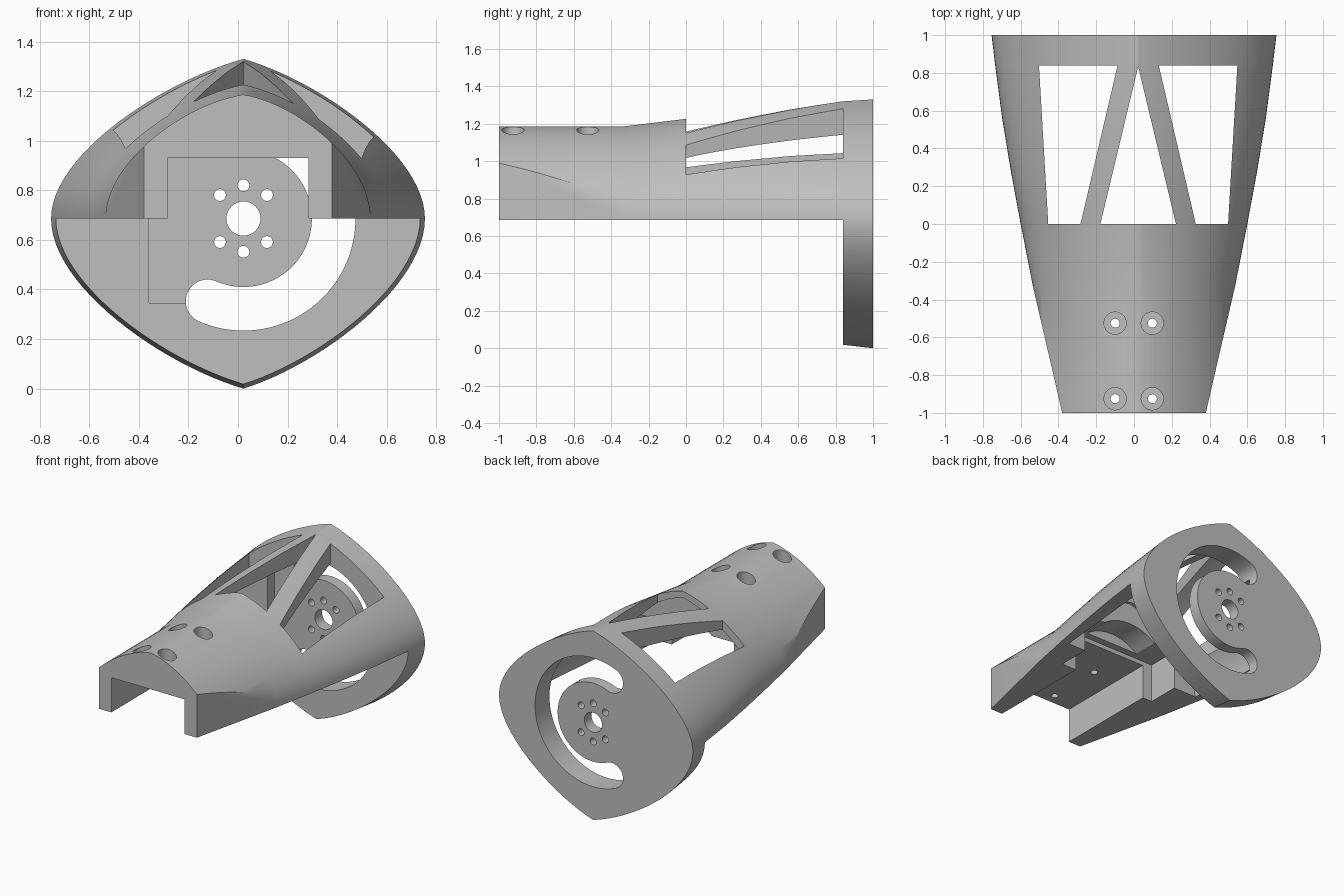
import bpy, bmesh, math
from mathutils import Vector

cube = bpy.data.objects.get("Cube")
if cube:
    bpy.data.objects.remove(cube, do_unlink=True)

MID = 0.686     # height of the split line
CX = 0.022      # ridge and motor axis
STEPS = 24

grey = bpy.data.materials.new("plain grey")
grey.use_nodes = True
colour = (0.52, 0.52, 0.52, 1)
grey.diffuse_color = colour
grey.node_tree.nodes["Principled BSDF"].inputs["Base Color"].default_value = colour


def make_object(name, bm):
    bmesh.ops.recalc_face_normals(bm, faces=bm.faces)
    mesh = bpy.data.meshes.new(name)
    bm.to_mesh(mesh)
    bm.free()
    obj = bpy.data.objects.new(name, mesh)
    bpy.context.scene.collection.objects.link(obj)
    mesh.materials.append(grey)
    return obj


def loft(name, rings):
    """Skin a list of equal closed rings and cap both ends."""
    bm = bmesh.new()
    rows = [[bm.verts.new(p) for p in ring] for ring in rings]
    n = len(rows[0])
    for a, b in zip(rows, rows[1:]):
        for i in range(n):
            j = (i + 1) % n
            bm.faces.new((a[i], a[j], b[j], b[i]))
    bm.faces.new(rows[0])
    bm.faces.new(rows[-1])
    return make_object(name, bm)


def prism(name, points, low, high, axis="Z"):
    if axis == "Z":
        rings = [[(x, y, h) for x, y in points] for h in (low, high)]
    else:
        rings = [[(x, h, z) for x, z in points] for h in (low, high)]
    return loft(name, rings)


def box(name, x0, x1, y0, y1, z0, z1):
    return prism(name, [(x0, y0), (x1, y0), (x1, y1), (x0, y1)], z0, z1)


def circle(cx, cy, r, n=32):
    return [(cx + r * math.cos(2 * math.pi * i / n),
             cy + r * math.sin(2 * math.pi * i / n)) for i in range(n)]


def quarter(side, w, h, full):
    """Curve from the side point to the ridge; full makes it rounder."""
    a, b = Vector((side * w, 0)), Vector((side * w, (0.4 + 0.06 * full) * h))
    c = Vector((CX + 0.42 * (side * w - CX), (0.86 + 0.07 * full) * h))
    d = Vector((CX, h))
    pts = []
    for i in range(STEPS + 1):
        t = i / STEPS
        u = 1 - t
        pts.append(u**3 * a + 3 * u * u * t * b + 3 * u * t * t * c + t**3 * d)
    return pts


def arch(y, w, h, full=0, base=MID):
    pts = quarter(1, w, h, full) + quarter(-1, w, h, full)[-2::-1]
    return [(p.x, y, base + p.y) for p in pts]


def shield(y, w, top, bottom):
    return arch(y, w, top) + arch(y, w, -bottom)[-2:0:-1]


def cut(obj, cutters):
    for cutter in cutters:
        mod = obj.modifiers.new("cut", "BOOLEAN")
        mod.operation = "DIFFERENCE"
        mod.solver = "EXACT"
        mod.object = cutter
        bpy.context.view_layer.update()
        graph = bpy.context.evaluated_depsgraph_get()
        mesh = bpy.data.meshes.new_from_object(obj.evaluated_get(graph))
        obj.modifiers.clear()
        obj.data = mesh
        bpy.data.objects.remove(cutter, do_unlink=True)


# Outer shell: straight nose, then flaring to the rear
sections = [(-1, 0.535, 0.5, 1), (-0.33, 0.535, 0.5, 1), (0, 0.6, 0.54, 0.7),
            (0.28, 0.652, 0.577, 0.45), (0.56, 0.698, 0.61, 0.2), (0.84, 0.735, 0.634, 0)]
body = loft("arched_shell", [arch(*s) for s in sections])

cutters = []
# Centre window and side windows, leaving two slanted struts
cutters.append(prism("centre_cutter", [(CX - 0.2, 0), (CX + 0.2, 0), (CX, 0.834)], 0.41, 1.61))
for s in (-1, 1):
    window = [(CX + s * x, y) for x, y in
              ((0.476, 0), (0.305, 0), (0.102, 0.87), (0.527, 0.87))]
    cutters.append(prism("window_cutter", window, 0.4, 1.6))

# Rear cavity, motor bay and front channel
cutters.append(loft("cavity_cutter", [arch(-0.02, 0.54, 0.52, 0.6, 0.66),
                                      arch(0.92, 0.63, 0.52, 0, 0.66)]))
cutters.append(box("bay_cutter", -0.36, 0.4, -0.25, 0.9, 0.51, 0.96))
cutters.append(prism("motor_cutter", circle(CX, MID, 0.345, 48), -0.2, 0.91, "Y"))
cutters.append(box("channel_cutter", -0.285, 0.285, -1.1, -0.15, 0.5, 0.93))

# Tapered flat sides of the nose
for s in (-1, 1):
    wedge = [(s * 0.357, -1.1), (s * 0.535, -0.33), (s * 0.8, -0.33), (s * 0.8, -1.1)]
    cutters.append(prism("side_cutter", wedge, 0.45, 1.5))

# Counterbored screw holes in the nose
for x in (-0.1, 0.097):
    for y in (-0.925, -0.525):
        cutters.append(prism("bore_cutter", circle(x, y, 0.059), 1.03, 1.4))
        cutters.append(prism("screw_cutter", circle(x, y, 0.024, 20), 0.8, 1.3))
cut(body, cutters)

# Rear plate
plate = loft("rear_plate", [shield(0.84, 0.735, 0.634, 0.668),
                            shield(1, 0.754, 0.644, 0.686)])

# Curved slot with round ends around the motor disc
mid_r, half, sweep = 0.364, 0.088, math.radians(113.5)


def polar(r, a):
    return Vector((CX + r * math.cos(a), MID + r * math.sin(a)))


def round_end(end, start):
    turns = [start + math.pi * i / 12 for i in range(1, 12)]
    return [polar(mid_r, end) + half * Vector((math.cos(a), math.sin(a))) for a in turns]


angles = [-sweep + 2 * sweep * i / 56 for i in range(57)]
slot = [polar(mid_r + half, a) for a in angles] + round_end(sweep, sweep)
slot += [polar(mid_r - half, a) for a in reversed(angles)]
slot += round_end(-sweep, math.pi - sweep)

plate_cutters = [box("pocket_cutter", -0.36, 0.3, 0.7, 0.92, 0.345, 1.03),
                 prism("slot_cutter", slot, 0.6, 1.2, "Y"),
                 prism("shaft_cutter", circle(CX, MID, 0.069), 0.61, 1.21, "Y")]
for deg in (45, 90, 135, 225, 270, 315):
    p = polar(0.134, math.radians(deg))
    plate_cutters.append(prism("bolt_cutter", circle(p.x, p.y, 0.024, 20), 0.62, 1.22, "Y"))
cut(plate, plate_cutters)

# Smooth curved faces, keep the cut edges sharp
bpy.ops.object.select_all(action="DESELECT")
for obj in (body, plate):
    obj.select_set(True)
    bpy.context.view_layer.objects.active = obj
bpy.ops.object.shade_smooth_by_angle(angle=math.radians(32))
